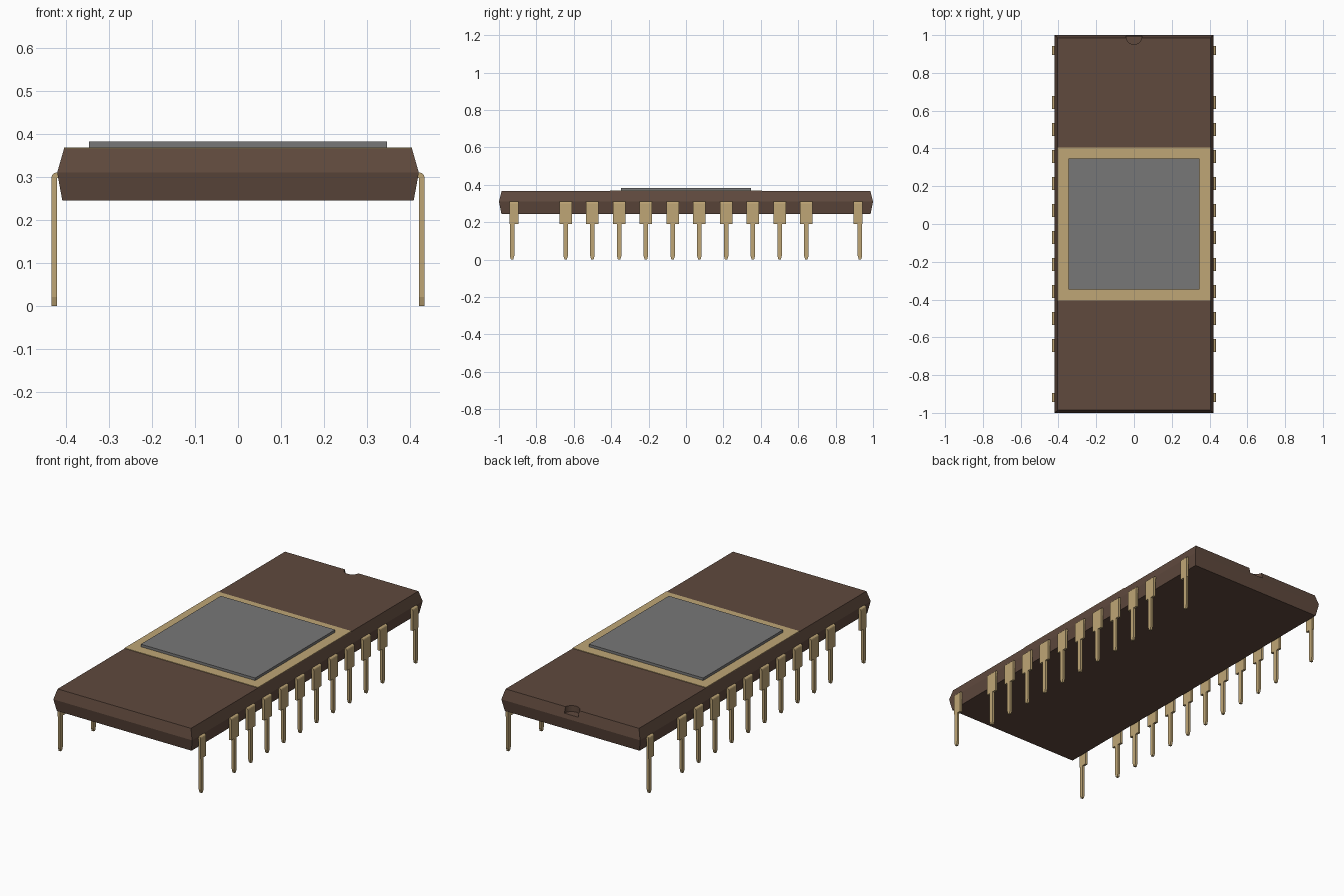
import bpy, bmesh

if "Cube" in bpy.data.objects:
    bpy.data.objects.remove(bpy.data.objects["Cube"], do_unlink=True)


def make_material(name, rgb):
    mat = bpy.data.materials.new(name)
    mat.use_nodes = True
    color = (*rgb, 1.0)
    mat.diffuse_color = color
    mat.node_tree.nodes["Principled BSDF"].inputs["Base Color"].default_value = color
    return mat


brown = make_material("brown ceramic", (0.115, 0.067, 0.047))
gold = make_material("gold plating", (0.52, 0.38, 0.18))
grey = make_material("grey metal", (0.185, 0.185, 0.185))


def finish(bm, name, mat):
    bmesh.ops.recalc_face_normals(bm, faces=bm.faces[:])
    mesh = bpy.data.meshes.new(name)
    bm.to_mesh(mesh)
    bm.free()
    mesh.materials.append(mat)
    obj = bpy.data.objects.new(name, mesh)
    bpy.context.collection.objects.link(obj)
    return obj


def stacked(name, mat, levels):
    """Loft rectangles given as (half x, half y, z) from bottom to top."""
    bm = bmesh.new()
    rings = [[bm.verts.new((sx * hx, sy * hy, z))
              for sx, sy in ((-1, -1), (1, -1), (1, 1), (-1, 1))]
             for hx, hy, z in levels]
    bm.faces.new(rings[0][::-1])
    bm.faces.new(rings[-1])
    for low, high in zip(rings, rings[1:]):
        for i in range(4):
            j = (i + 1) % 4
            bm.faces.new((low[i], low[j], high[j], high[i]))
    return finish(bm, name, mat)


# Ceramic body, widest along its middle seam
body = stacked("body", brown, [(0.409, 0.987, 0.245), (0.421, 1.0, 0.31),
                               (0.405, 0.986, 0.366)])

# Half-round orientation notch at the back edge
bpy.ops.mesh.primitive_cylinder_add(vertices=20, radius=0.042, depth=0.1,
                                    location=(0, 0.993, 0.383))
cutter = bpy.context.object
cutter.name = "notch_cutter"
cutter.hide_render = True
cutter.data.materials.append(brown)
cut = body.modifiers.new("notch", "BOOLEAN")
cut.operation = "DIFFERENCE"
cut.solver = "EXACT"
cut.object = cutter
bpy.context.view_layer.objects.active = body
bpy.ops.object.modifier_apply(modifier=cut.name)
bpy.data.objects.remove(cutter, do_unlink=True)

# Gold seal ring and metal lid
stacked("seal_ring", gold, [(0.405, 0.405, 0.365), (0.405, 0.405, 0.369)])
stacked("lid", grey, [(0.347, 0.347, 0.368), (0.347, 0.347, 0.383)])

# Pins: a broad shoulder above a slim leg with a tapered tip
INNER, OUTER, TOP, SHOULDER = 0.421, 0.434, 0.31, 0.19


def make_pin(name, side, y, left, right):
    leg = 0.012
    outline = [(-left, TOP), (-left, SHOULDER), (-leg, SHOULDER), (-leg, 0.02),
               (-leg / 2, 0), (leg / 2, 0), (leg, 0.02), (leg, SHOULDER),
               (right, SHOULDER), (right, TOP)]
    bm = bmesh.new()
    face = bm.faces.new([bm.verts.new((side * INNER, y + dy, z)) for dy, z in outline])
    moved = bmesh.ops.extrude_face_region(bm, geom=[face])["geom"]
    verts = [v for v in moved if isinstance(v, bmesh.types.BMVert)]
    bmesh.ops.translate(bm, verts=verts, vec=(side * (OUTER - INNER), 0, 0))
    # Rounded bend at the outer top edge
    bend = [e for e in bm.edges
            if all(v.co.z > TOP - 0.001 and abs(v.co.x) > OUTER - 0.001 for v in e.verts)]
    bmesh.ops.bevel(bm, geom=bend, offset=0.01, segments=3, profile=0.5,
                    affect="EDGES")
    # Tab running into the body
    tab = bmesh.ops.create_cube(bm, size=1)["verts"]
    bmesh.ops.scale(bm, verts=tab, vec=(0.02, left + right, 0.012))
    bmesh.ops.translate(bm, verts=tab,
                        vec=(side * 0.414, y + (right - left) / 2, TOP - 0.0061))
    return finish(bm, name, gold)


PITCH, WIDE, SLIM = 0.143, 0.034, 0.0135
for side, label in ((1, "left"), (-1, "right")):
    for i in range(12):
        y = (i - 5.5) * PITCH
        left = right = WIDE
        if i == 0:        # end pins lose the outer half of the shoulder
            y, left = -0.93, SLIM
        elif i == 11:
            y, right = 0.93, SLIM
        make_pin(f"{label}_pin_{i + 1}", side, y, left, right)
